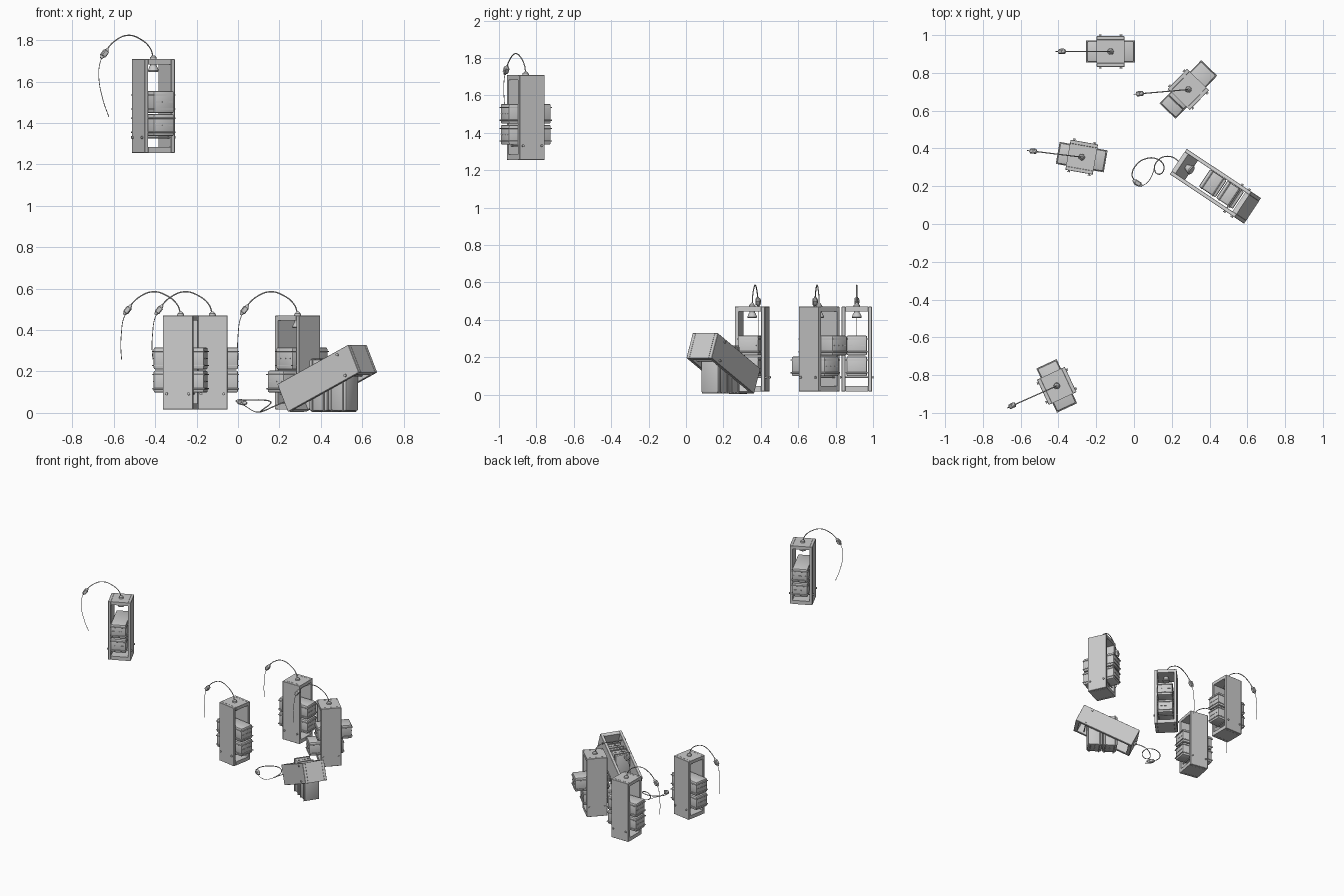
import bpy, bmesh
from math import sin, cos, radians, pi
from mathutils import Matrix, Vector

if "Cube" in bpy.data.objects:
    bpy.data.objects.remove(bpy.data.objects["Cube"])

A, B, H = 0.147, 0.162, 0.453      # frame: open-axis depth, width, height


def finish(bm, name, M):
    bmesh.ops.transform(bm, matrix=M, verts=bm.verts)
    bmesh.ops.recalc_face_normals(bm, faces=bm.faces)
    me = bpy.data.meshes.new(name)
    bm.to_mesh(me)
    bm.free()
    ob = bpy.data.objects.new(name, me)
    bpy.context.collection.objects.link(ob)
    return ob


def add_box(bm, c, s, bevel=0.0, segs=1):
    t = bmesh.new()
    bmesh.ops.create_cube(t, size=1, matrix=Matrix.Translation(c) @ Matrix.Diagonal((*s, 1)))
    if bevel:
        bmesh.ops.bevel(t, geom=t.edges[:], offset=bevel, segments=segs, affect='EDGES', profile=0.5)
    me = bpy.data.meshes.new("tmp")
    t.to_mesh(me)
    t.free()
    bm.from_mesh(me)
    bpy.data.meshes.remove(me)


def add_cyl(bm, c, r1, r2, depth, rot=None, n=20):
    M = Matrix.Translation(c) @ (rot or Matrix())
    bmesh.ops.create_cone(bm, cap_ends=True, segments=n, radius1=r1, radius2=r2, depth=depth, matrix=M)


def smooth(ob):
    for p in ob.data.polygons:
        p.use_smooth = True
    ob.data.set_sharp_from_angle(angle=radians(35))


def tube(name, pts, r):
    cu = bpy.data.curves.new(name, 'CURVE')
    cu.dimensions = '3D'
    cu.bevel_depth, cu.bevel_resolution, cu.resolution_u = r, 2, 8
    cu.use_fill_caps = True
    sp = cu.splines.new('BEZIER')
    sp.bezier_points.add(len(pts) - 1)
    for bp, p in zip(sp.bezier_points, pts):
        bp.co = p
        bp.handle_left_type = bp.handle_right_type = 'AUTO'
    bpy.context.collection.objects.link(bpy.data.objects.new(name, cu))


def frame(tag, M):
    # two side panels with top and bottom plates, open through local x
    bm = bmesh.new()
    for s in (-1, 1):
        add_box(bm, (0, s * (B / 2 - 0.01), H / 2), (A, 0.02, H), 0.0015)
    add_box(bm, (0, 0, 0.014), (A, B - 0.04, 0.028))
    add_box(bm, (0, 0, H - 0.0125), (A, B - 0.04, 0.025))
    finish(bm, tag + "_frame", M)
    # support rods with heads
    bm = bmesh.new()
    R = Matrix.Rotation(pi / 2, 4, 'X')
    for x in (-0.055, 0.055):
        add_cyl(bm, (x, 0, 0.075), 0.004, 0.004, B + 0.016, R, 12)
        for s in (-1, 1):
            add_cyl(bm, (x, s * (B / 2 + 0.006), 0.075), 0.007, 0.007, 0.006, R, 12)
    smooth(finish(bm, tag + "_rods", M))
    # lamp holder under the top plate and cord gland above it
    bm = bmesh.new()
    add_cyl(bm, (0, 0, H - 0.029), 0.015, 0.015, 0.01)
    add_cyl(bm, (0, 0, H - 0.044), 0.027, 0.017, 0.022)
    add_cyl(bm, (0, 0, H - 0.058), 0.023, 0.027, 0.006)
    add_cyl(bm, (0, 0, H + 0.005), 0.017, 0.016, 0.01)
    add_cyl(bm, (0, 0, H + 0.014), 0.014, 0.006, 0.009)
    smooth(finish(bm, tag + "_lamp_holder", M))


def block(tag, M):
    # rounded block with two raised bands and grips on its ends, centred on M
    bm = bmesh.new()
    add_box(bm, (0, 0, 0), (0.248, 0.110, 0.106), 0.008, 2)
    for z in (-0.034, 0.034):
        add_box(bm, (0, 0, z), (0.258, 0.118, 0.006), 0.0015)
    for s in (-1, 1):
        for y in (-0.033, 0, 0.033):
            add_box(bm, (s * 0.124, y, 0), (0.006, 0.022, 0.004))
    smooth(finish(bm, tag, M))


def switch(tag, pos, direction):
    # inline switch: body with tapered ends
    bm = bmesh.new()
    add_box(bm, (0, 0, 0), (0.026, 0.026, 0.036), 0.004)
    add_box(bm, (0.012, 0, 0.003), (0.006, 0.012, 0.018), 0.001)
    add_cyl(bm, (0, 0, 0.023), 0.010, 0.006, 0.012, None, 12)
    add_cyl(bm, (0, 0, -0.023), 0.006, 0.010, 0.012, None, 12)
    q = Vector(direction).to_track_quat('Z', 'Y')
    finish(bm, tag + "_switch", Matrix.Translation(pos) @ q.to_matrix().to_4x4())


ARC = [(0, .46), (.016, .505), (.069, .55), (.133, .568), (.2, .543), (.245, .50), (.262, .475)]
TAIL_HANG = [(.262, .475), (.28, .43), (.288, .37), (.291, .30), (.287, .24)]
TAIL_SWING = [(.262, .475), (.28, .44), (.288, .37), (.267, .26), (.235, .174)]

# name, position, frame angle, cord angle, block shifts (lower, upper), tail
LAMPS = [
    ("back_lamp", (-.124, .913, .017), 0, 180, (0, 0), TAIL_HANG),
    ("right_lamp", (.288, .712, .017), 46, 185, (-.03, .03), TAIL_HANG),
    ("left_lamp", (-.277, .354, .017), -10, 173, (0, 0), TAIL_HANG),
    ("raised_lamp", (-.409, -.857, 1.255), -65, 204, (0, 0), TAIL_SWING),
]
for tag, pos, ang, cang, shifts, tail in LAMPS:
    T = Matrix.Translation(pos)
    M = T @ Matrix.Rotation(radians(ang), 4, 'Z')
    frame(tag, M)
    for name, x, z in zip(("_lower_block", "_upper_block"), shifts, (0.134, 0.246)):
        block(tag + name, M @ Matrix.Translation((x, 0, z)))
    c, s = cos(radians(cang)), sin(radians(cang))
    def P(p): return T @ Vector((p[0] * c, p[0] * s, p[1]))
    tube(tag + "_cord", [P(p) for p in ARC], 0.003)
    tube(tag + "_cord_tail", [P(p) for p in tail], 0.0018)
    switch(tag, P((.258, .48)), (-.035 * c, -.035 * s, .046))

# toppled lamp: top end low, base end raised, blocks standing on the floor
a, e = radians(33.6), radians(24.8)
head = Vector((cos(a), -sin(a), 0))
side = Vector((sin(a), cos(a), 0))
d = head * cos(e) + Vector((0, 0, sin(e)))
up = d.cross(side)


def basis(x, y, z, o):
    M = Matrix((x, y, z)).transposed().to_4x4()
    M.translation = o
    return M


frame("toppled_lamp", basis(up, side, -d, Vector((.431, .2, .167)) + d * H / 2))
for i, name in ((-1, "upper"), (1, "lower")):
    block("toppled_lamp_%s_block" % name,
          basis(Vector((0, 0, 1)), side, -head, Vector((.463, .185, .134)) + head * .055 * i))
tube("toppled_lamp_cord", [(.252, .31, .068), (.22, .345, .052), (.17, .358, .03), (.125, .335, .01),
                           (.108, .295, .006), (.125, .265, .02), (.152, .275, .04), (.155, .315, .055),
                           (.12, .345, .062), (.06, .345, .062), (.01, .31, .06), (-.01, .26, .058),
                           (.005, .225, .056)], 0.003)
tube("toppled_lamp_cord_tail", [(.005, .225, .05), (.04, .205, .03), (.075, .225, .008), (.1, .27, .004),
                                (.11, .31, .004)], 0.0018)
switch("toppled_lamp", (.018, .217, .052), (-.8, .5, .2))
